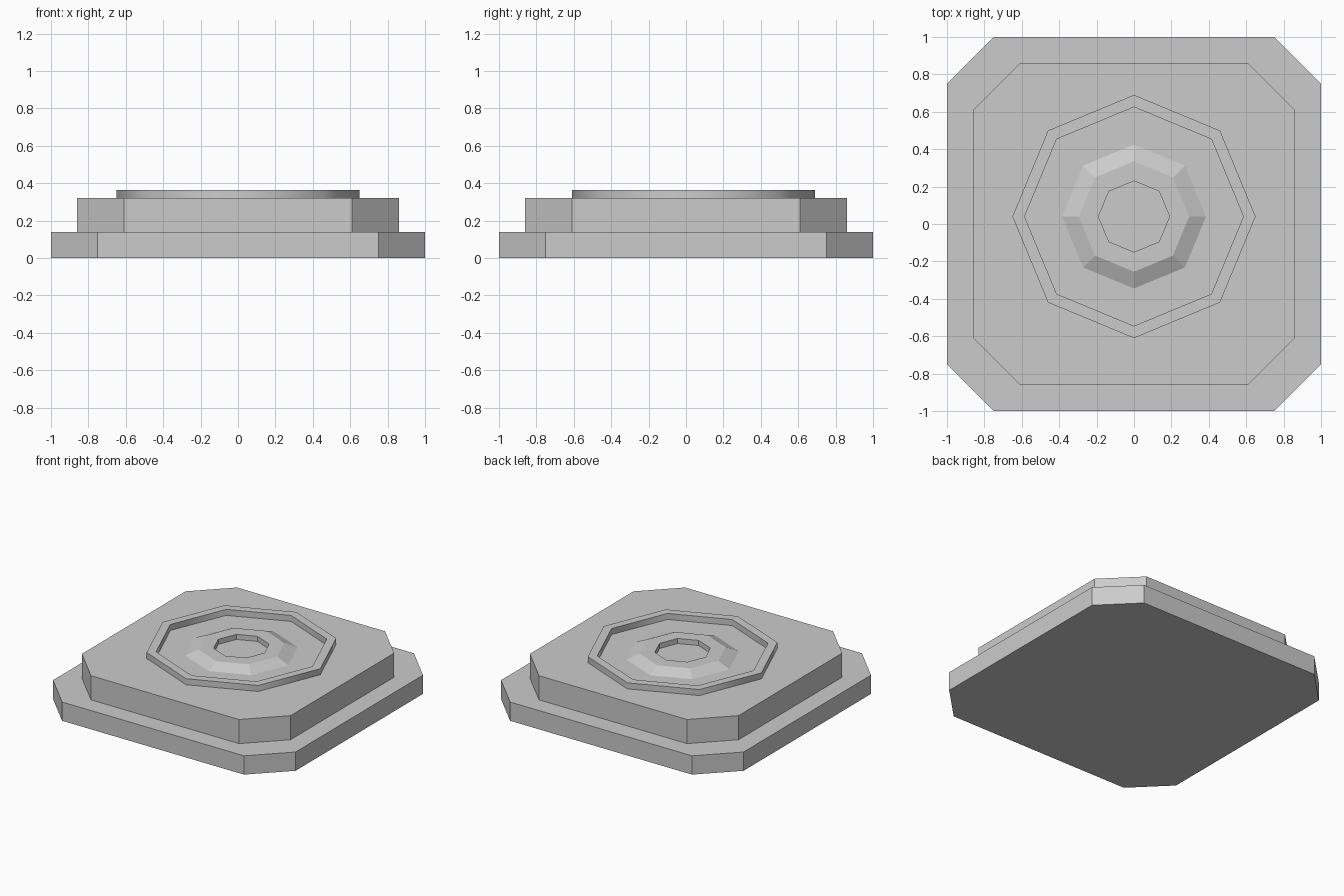
import bpy
import bmesh
from math import cos, sin, pi, radians

if "Cube" in bpy.data.objects:
    bpy.data.objects.remove(bpy.data.objects["Cube"], do_unlink=True)

stone = bpy.data.materials.new("light_grey")
stone.use_nodes = True
GREY = (0.6, 0.6, 0.6, 1)
stone.diffuse_color = GREY
stone.node_tree.nodes["Principled BSDF"].inputs["Base Color"].default_value = GREY


def octagon(r, z):
    """Regular octagon with corners on the axes, about the raised centre."""
    return [(r * cos(i * pi / 4), 0.04 + r * sin(i * pi / 4), z) for i in range(8)]


def chamfered_square(half, flat, z):
    """Square outline with its four corners cut off."""
    corners = [(half, -flat), (half, flat), (flat, half), (-flat, half)]
    corners += [(-x, -y) for x, y in corners]
    return [(x, y, z) for x, y in corners]


def loft(name, loops, closed_ring=False):
    """Skin a list of eight-sided loops, capping the ends or joining them."""
    bm = bmesh.new()
    rows = [[bm.verts.new(p) for p in loop] for loop in loops]
    pairs = list(zip(rows, rows[1:]))
    if closed_ring:
        pairs.append((rows[-1], rows[0]))
    else:
        bm.faces.new(rows[0][::-1])
        bm.faces.new(rows[-1])
    for low, high in pairs:
        for i in range(8):
            j = (i + 1) % 8
            bm.faces.new((low[i], low[j], high[j], high[i]))
    bmesh.ops.recalc_face_normals(bm, faces=bm.faces)
    mesh = bpy.data.meshes.new(name)
    bm.to_mesh(mesh)
    bm.free()
    mesh.materials.append(stone)
    obj = bpy.data.objects.new(name, mesh)
    bpy.context.collection.objects.link(obj)
    return obj


# Two stacked slabs with cut corners
loft("lower_slab", [chamfered_square(1, 0.75, z) for z in (0, 0.14)])
loft("upper_slab", [chamfered_square(0.86, 0.61, z) for z in (0.12, 0.32)])

# Raised rim, smooth around its sides with sharp top edges
rim = loft("rim", [octagon(0.65, 0.31), octagon(0.65, 0.365),
                   octagon(0.585, 0.365), octagon(0.585, 0.31)], True)
bpy.ops.object.select_all(action="DESELECT")
rim.select_set(True)
bpy.context.view_layer.objects.active = rim
bpy.ops.object.shade_smooth_by_angle(angle=radians(50))

# Sloped central boss with a shallow recess
loft("centre_boss", [octagon(0.385, 0.31), octagon(0.385, 0.32), octagon(0.295, 0.36),
                     octagon(0.19, 0.36), octagon(0.19, 0.322)])
